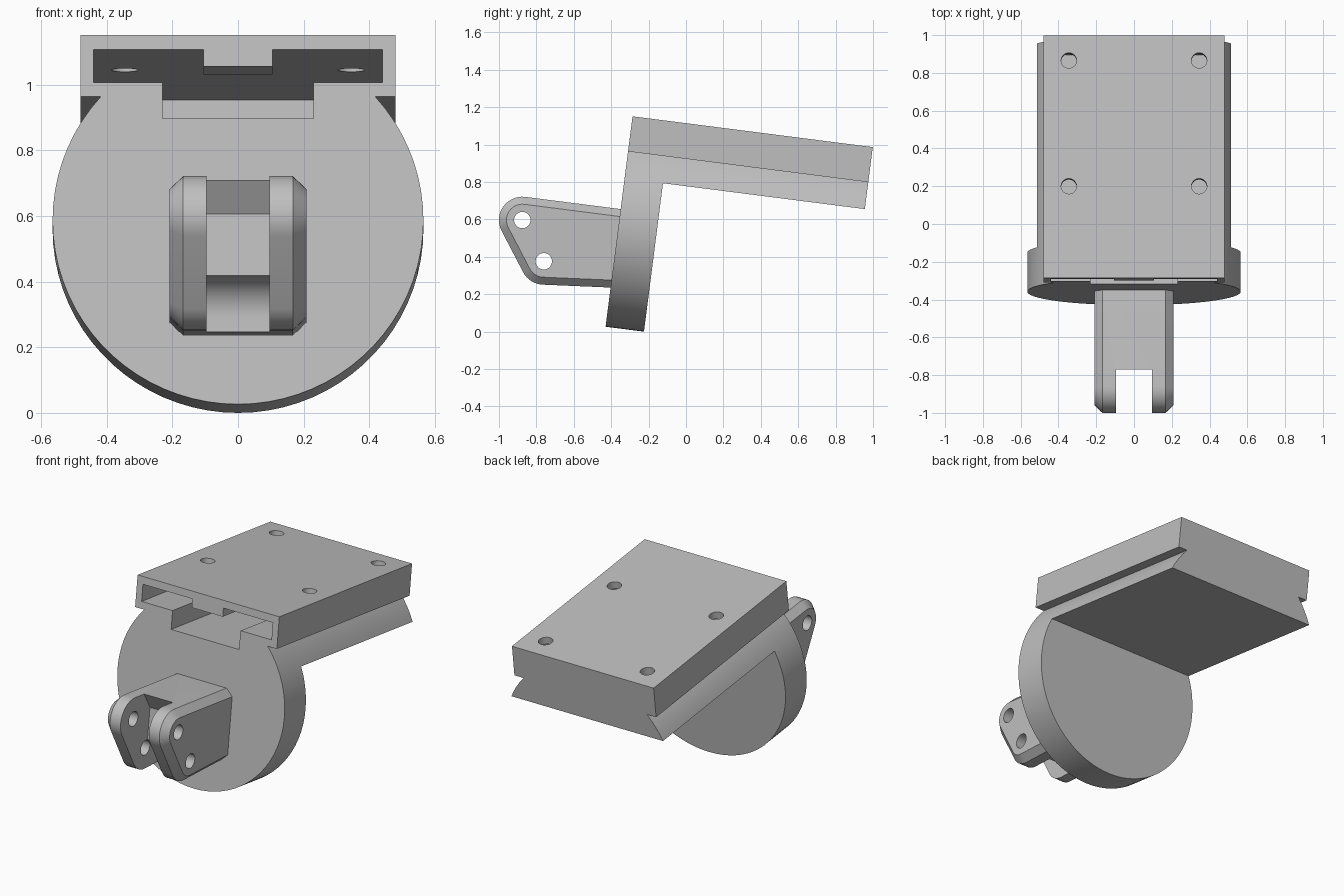
import bpy, bmesh, math
from mathutils import Matrix

if "Cube" in bpy.data.objects:
    bpy.data.objects.remove(bpy.data.objects["Cube"], do_unlink=True)

grey = bpy.data.materials.new("plain grey")
grey.use_nodes = True
grey.diffuse_color = (0.52, 0.52, 0.52, 1)
grey.node_tree.nodes["Principled BSDF"].inputs["Base Color"].default_value = (0.52, 0.52, 0.52, 1)

# The whole bracket leans forward; parts are built upright, then placed
LEAN = Matrix.Translation((0, -0.43, 0.0263)) @ Matrix.Rotation(math.radians(-7.3), 4, 'X')


def loft(name, rings):
    """Closed solid through matching rings of points."""
    bm = bmesh.new()
    loops = [[bm.verts.new(p) for p in ring] for ring in rings]
    n = len(loops[0])
    for a, b in zip(loops, loops[1:]):
        for i in range(n):
            j = (i + 1) % n
            bm.faces.new((a[i], a[j], b[j], b[i]))
    bm.faces.new(loops[0])
    bm.faces.new(loops[-1])
    bmesh.ops.recalc_face_normals(bm, faces=bm.faces)
    mesh = bpy.data.meshes.new(name)
    bm.to_mesh(mesh)
    bm.free()
    ob = bpy.data.objects.new(name, mesh)
    bpy.context.collection.objects.link(ob)
    mesh.materials.append(grey)
    ob.matrix_world = LEAN
    return ob


def along_y(name, pts, y0, y1):
    return loft(name, [[(x, y, z) for x, z in pts] for y in (y0, y1)])


def along_x(name, pts, x0, x1):
    return loft(name, [[(x, y, z) for y, z in pts] for x in (x0, x1)])


def arc(cx, cy, r, a0, a1, steps):
    angles = [math.radians(a0 + (a1 - a0) * i / steps) for i in range(steps + 1)]
    return [(cx + r * math.cos(a), cy + r * math.sin(a)) for a in angles]


def box(x, z0, z1):
    return [(-x, z0), (x, z0), (x, z1), (-x, z1)]


def cut(ob, cutters):
    for c in cutters:
        c.hide_render = True
        mod = ob.modifiers.new("cut", 'BOOLEAN')
        mod.operation, mod.solver, mod.object = 'DIFFERENCE', 'EXACT', c
        bpy.context.view_layer.objects.active = ob
        bpy.ops.object.modifier_apply(modifier=mod.name)
        bpy.data.objects.remove(c, do_unlink=True)


def smooth(ob):
    bpy.ops.object.select_all(action='DESELECT')
    ob.select_set(True)
    bpy.context.view_layer.objects.active = ob
    bpy.ops.object.shade_smooth_by_angle(angle=math.radians(25))


# Body: round plate with a rail block on top, both from one profile
R, TOP, NECK, UNDER, THICK, LENGTH = 0.565, 1.134, 0.945, 0.80, 0.207, 1.295
lift = math.degrees(math.asin((NECK - R) / R))
profile = arc(0, R, R, 180 - lift, 360 + lift, 56)
profile += [(0.48, NECK), (0.48, TOP), (-0.48, TOP), (-0.48, NECK)]
body = along_y("plate_and_rail", profile, 0, LENGTH)

# T-shaped slot, open at the front
slot = [(-0.44, 0.988), (-0.23, 0.988), (-0.23, 0.877)]
slot += [(-x, z) for x, z in reversed(slot)]
slot += [(0.44, 1.089), (-0.44, 1.089)]
cutters = [along_y("rail_underside_cutter", box(1, -0.5, UNDER), THICK, 2),
           along_y("slot_cutter", slot, -0.1, 1.21)]
# Screw holes through the roof of the slot
for x in (-0.345, 0.345):
    for y in (0.49, 1.161):
        ring = arc(x, y, 0.041, 0, 345, 23)
        cutters.append(loft("screw_hole_cutter",
                            [[(u, v, z) for u, v in ring] for z in (1.04, 1.2)]))
cut(body, cutters)
smooth(body)

# Short tab hanging in the mouth of the slot
along_y("slot_tab", box(0.105, 1.038, 1.089), 0, 0.2)

# Fork: rounded side outline with chamfered outer edges
PIVOTS = ((-0.514, 0.509), (-0.372, 0.305))


def outline(r):
    pts = [(0.03, PIVOTS[0][1] + r)]
    pts += arc(*PIVOTS[0], r, 90, 214.8, 14)
    pts += arc(*PIVOTS[1], r, 214.8, 274.9, 8)
    y, z = pts[-1]
    return pts + [(0.03, z + (0.03 - y) * 0.085)]


fork = loft("fork", [[(x, y, z) for y, z in outline(r)]
                     for x, r in ((-0.209, 0.085), (-0.167, 0.125), (0.167, 0.125), (0.209, 0.085))])

# Gap between the fork arms, with a stepped and rounded back wall
gap = [(-0.8, 0.72), (-0.486, 0.72), (-0.356, 0.539)]
gap += arc(-0.356, 0.235, 0.115, 90, 0, 10)
gap += [(-0.241, 0.1), (-0.8, 0.1)]
cutters = [along_x("gap_cutter", gap, -0.096, 0.096)]
for p in PIVOTS:
    cutters.append(along_x("pin_hole_cutter", arc(*p, 0.044, 0, 345, 23), -0.3, 0.3))
cut(fork, cutters)
smooth(fork)
